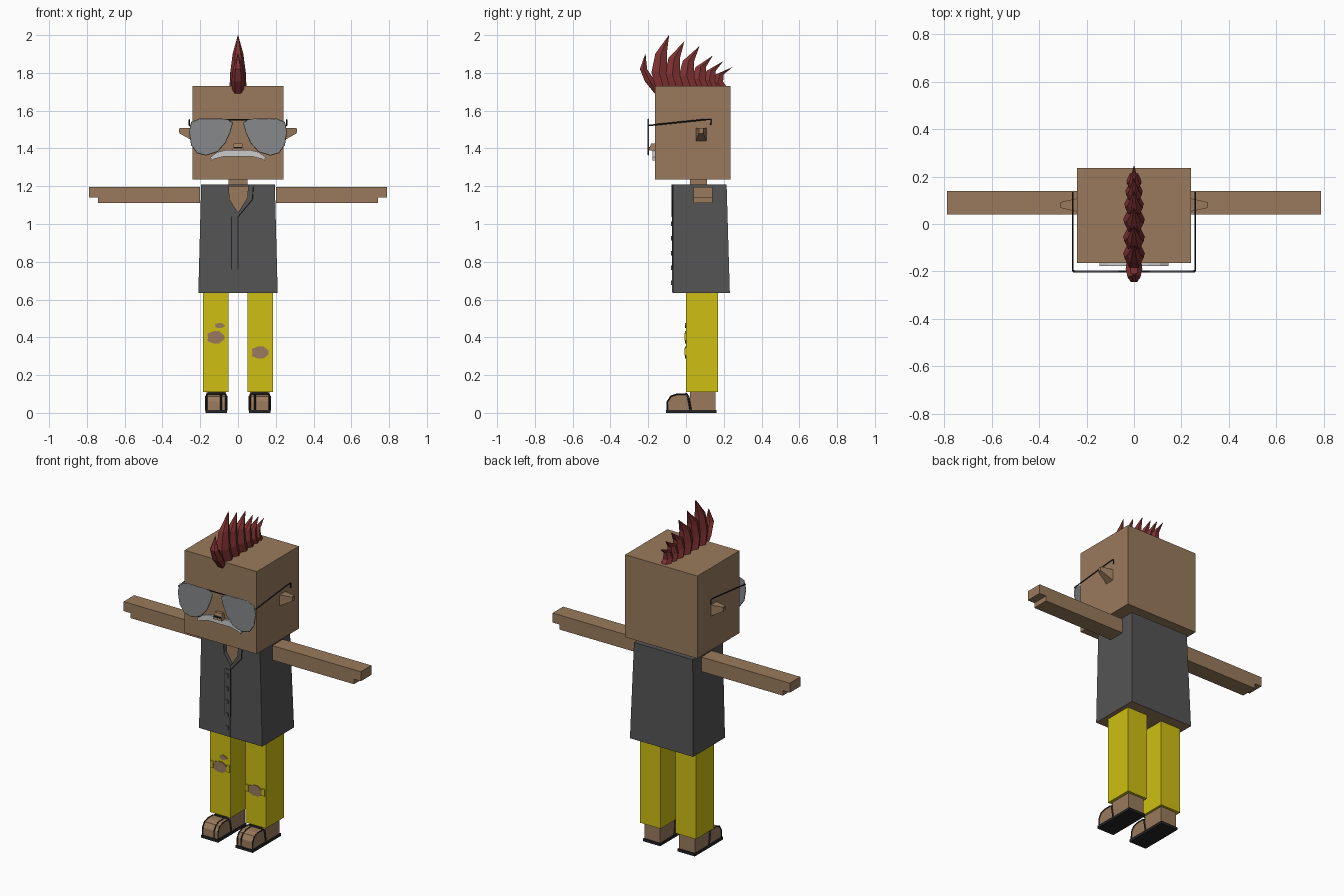
import bpy, bmesh, math

cube = bpy.data.objects.get("Cube")
if cube:
    bpy.data.objects.remove(cube, do_unlink=True)


def material(name, r, g, b):
    m = bpy.data.materials.new(name)
    m.use_nodes = True
    m.diffuse_color = (r, g, b, 1)
    m.node_tree.nodes["Principled BSDF"].inputs["Base Color"].default_value = (r, g, b, 1)
    return m


SKIN = material("tan skin", 0.32, 0.195, 0.107)
SHIRT = material("charcoal cloth", 0.089, 0.089, 0.089)
YELLOW = material("yellow cloth", 0.62, 0.52, 0.006)
RED = material("dark red hair", 0.22, 0.032, 0.032)
LENS = material("grey lens", 0.245, 0.25, 0.255)
WHITE = material("pale grey hair", 0.6, 0.6, 0.6)
BLACK = material("black trim", 0.018, 0.018, 0.02)


def finish(name, bm, mat):
    bmesh.ops.recalc_face_normals(bm, faces=bm.faces)
    me = bpy.data.meshes.new(name)
    bm.to_mesh(me)
    bm.free()
    ob = bpy.data.objects.new(name, me)
    bpy.context.collection.objects.link(ob)
    me.materials.append(mat)
    return ob


def loft(name, rings, mat):
    """Skin a stack of equal-sized rings and cap both ends."""
    bm = bmesh.new()
    loops = [[bm.verts.new(p) for p in ring] for ring in rings]
    n = len(loops[0])
    for a, b in zip(loops, loops[1:]):
        for i in range(n):
            j = (i + 1) % n
            bm.faces.new((a[i], a[j], b[j], b[i]))
    bm.faces.new(loops[0])
    bm.faces.new(loops[-1])
    bmesh.ops.remove_doubles(bm, verts=bm.verts, dist=0.0001)
    return finish(name, bm, mat)


def box(name, x, y, z, mat, top_x=None, top_y=None):
    def rect(u, v, h):
        return [(u[0], v[0], h), (u[1], v[0], h), (u[1], v[1], h), (u[0], v[1], h)]
    return loft(name, [rect(x, y, z[0]), rect(top_x or x, top_y or y, z[1])], mat)


def front_plate(name, pts, y0, y1, mat, s=1):
    """Extrude an x-z outline along y; s=-1 mirrors it."""
    return loft(name, [[(s * x, y, z) for x, z in pts] for y in (y0, y1)], mat)


def side_plate(name, pts, x0, x1, mat):
    """Extrude a y-z outline along x."""
    return loft(name, [[(x, y, z) for y, z in pts] for x in (x0, x1)], mat)


def wire(name, pts, radius, mat, closed=False):
    cu = bpy.data.curves.new(name, "CURVE")
    cu.dimensions = "3D"
    cu.bevel_depth = radius
    cu.bevel_resolution = 0
    cu.use_fill_caps = True
    sp = cu.splines.new("POLY")
    sp.points.add(len(pts) - 1)
    for p, co in zip(sp.points, pts):
        p.co = (*co, 1)
    sp.use_cyclic_u = closed
    cu.materials.append(mat)
    ob = bpy.data.objects.new(name, cu)
    bpy.context.collection.objects.link(ob)
    bpy.ops.object.select_all(action="DESELECT")
    ob.select_set(True)
    bpy.context.view_layer.objects.active = ob
    bpy.ops.object.convert(target="MESH")


def span(s, a, b):
    return tuple(sorted((s * a, s * b)))


# Head and neck
box("head", (-0.24, 0.24), (-0.165, 0.235), (1.235, 1.73), SKIN)
box("neck", (-0.05, 0.05), (0.02, 0.11), (1.1, 1.25), SKIN)

# Sleeveless shirt with an open neckline
shirt = box("shirt", (-0.21, 0.21), (-0.07, 0.232), (0.635, 1.208), SHIRT,
            (-0.195, 0.195), (-0.07, 0.215))
neckline = [(-0.05, 1.25), (-0.045, 1.13), (0, 1.06), (0.05, 1.14), (0.055, 1.25)]
cutter = front_plate("neckline_cutter", neckline, -0.1, -0.03, SHIRT)
cut = shirt.modifiers.new("neckline", "BOOLEAN")
cut.operation = "DIFFERENCE"
cut.object = cutter
cut.solver = "EXACT"
bpy.context.view_layer.objects.active = shirt
bpy.ops.object.modifier_apply(modifier=cut.name)
bpy.data.objects.remove(cutter, do_unlink=True)
shirt.data.materials.append(SKIN)
for f in shirt.data.polygons:
    if f.normal.z < -0.9:
        f.material_index = 1
throat = [(x, min(z, 1.2)) for x, z in neckline]
front_plate("throat", throat, -0.045, 0.03, SKIN)

# Collar trim, button strip and buttons
front_plate("collar", [(0.055, 1.208), (0.08, 1.208), (0.075, 1.13), (0, 1.04), (0, 1.06),
                       (0.05, 1.14)], -0.077, -0.069, SHIRT)
wire("collar_edge", [(0.08, -0.075, 1.205), (0.075, -0.075, 1.13), (0, -0.075, 1.04)], 0.003, BLACK)
box("button_strip", (-0.035, 0), (-0.074, -0.069), (0.637, 1.04), SHIRT)
for x in (-0.035, 0):
    box("strip_edge", (x - 0.002, x + 0.002), (-0.075, -0.069), (0.76, 1.04), BLACK)
for i in range(5):
    z = 0.69 + 0.078 * i
    box("button", (-0.026, -0.01), (-0.08, -0.072), (z - 0.012, z + 0.012), SHIRT)

# Nose and moustache
box("nose", (-0.03, 0.03), (-0.198, -0.16), (1.388, 1.425), SKIN, (-0.022, 0.022), (-0.185, -0.16))
box("nostril_shadow", (-0.02, 0.02), (-0.201, -0.19), (1.4, 1.408), BLACK)
half = [(0, 1.388), (0.06, 1.393), (0.11, 1.38), (0.145, 1.355), (0.142, 1.335), (0.125, 1.345),
        (0.07, 1.358), (0, 1.356)]
front_plate("moustache", half + [(-x, z) for x, z in reversed(half[1:-1])], -0.178, -0.16, WHITE)

# Sunglasses
lens = [(0.03, 1.535), (0.06, 1.553), (0.2, 1.555), (0.245, 1.538), (0.256, 1.49), (0.245, 1.42),
        (0.215, 1.378), (0.17, 1.366), (0.11, 1.385), (0.07, 1.43), (0.045, 1.485)]
for s in (-1, 1):
    front_plate("lens", lens, -0.203, -0.197, LENS, s)
    wire("lens_rim", [(s * x, -0.2, z) for x, z in lens], 0.004, LENS, True)
    wire("temple", [(s * 0.25, -0.2, 1.52), (s * 0.258, -0.195, 1.522), (s * 0.258, 0.1, 1.553),
                    (s * 0.258, 0.132, 1.553), (s * 0.258, 0.132, 1.525)], 0.004, BLACK)
wire("bridge", [(-0.07, -0.2, 1.553), (0.07, -0.2, 1.553)], 0.004, BLACK)

# Ears, arms, legs and sandals
toe = [(-0.1, 0.012), (-0.098, 0.06), (-0.08, 0.088), (-0.05, 0.098), (0, 0.098), (0.025, 0.075),
       (0.03, 0.012)]
for s in (-1, 1):
    loft("ear", [[(s * x, y0, z0), (s * x, y1, z0), (s * x, y1, 1.507), (s * x, y0, 1.507)]
                 for x, y0, y1, z0 in ((0.23, 0.05, 0.11, 1.435), (0.31, 0.068, 0.092, 1.48))], SKIN)
    box("ear_hollow", span(s, 0.309, 0.312), (0.072, 0.088), (1.484, 1.502), SKIN)
    side_s = span(s, 0.2, 0.742)
    box("arm", side_s, (0.04, 0.14), (1.11, 1.197), SKIN)
    box("hand", span(s, 0.742, 0.788), (0.04, 0.14), (1.14, 1.197), SKIN)
    box("trouser_leg", span(s, 0.05, 0.185), (0, 0.17), (0.11, 0.64), YELLOW)
    box("heel", span(s, 0.063, 0.168), (0.02, 0.155), (0.012, 0.115), SKIN)
    side_plate("toes", toe, s * 0.065, s * 0.165, SKIN)
    box("sole", span(s, 0.058, 0.172), (-0.106, 0.162), (0, 0.016), BLACK)
    wire("ankle_strap", [(s * 0.061, 0.025, 0.012), (s * 0.061, 0.012, 0.085), (s * 0.075, 0, 0.102),
                         (s * 0.155, 0, 0.102), (s * 0.169, 0.012, 0.085), (s * 0.169, 0.025, 0.012)],
         0.006, BLACK)
    for x in (0.064, 0.166):
        wire("side_strap", [(s * x, y, z) for y, z in toe[:5]], 0.004, BLACK)
    wire("toe_strap", [(s * 0.09, y, z) for y, z in toe[:5]], 0.004, BLACK)


# Ragged holes in the trouser knees
def tear(x, z, w, h):
    pts = [(x + w * math.cos(a) * (0.88 + 0.12 * (-1) ** i), z + h * math.sin(a))
           for i, a in enumerate(math.tau * k / 10 for k in range(10))]
    front_plate("knee_tear", pts, -0.005, 0.005, SKIN)


tear(-0.117, 0.4, 0.055, 0.034)
tear(-0.097, 0.462, 0.03, 0.014)
tear(0.118, 0.32, 0.055, 0.033)
for cx, cz in ((-0.117, 0.405), (0.116, 0.325)):
    for s in (-1, 1):
        box("loose_flap", span(1, cx + s * 0.045, cx + s * 0.064), (-0.007, 0.003),
            (cz - 0.022, cz + 0.018), YELLOW)


# Mohawk of curved, faceted spikes: each ring is (y, z, half width, half depth)
def spike(rings):
    loft("hair_spike", [[(w * math.cos(a), y + d * math.sin(a), z)
                         for a in (math.tau * k / 6 for k in range(6))]
                        for y, z, w, d in rings], RED)


spike([(-0.15, 1.69, 0.03, 0.018), (-0.19, 1.755, 0.035, 0.032), (-0.225, 1.82, 0.027, 0.022),
       (-0.215, 1.9, 0.001, 0.001)])
for base, tip, top, k in ((-0.12, -0.09, 2.0, 1), (-0.05, -0.01, 1.965, 1), (0.025, 0.07, 1.94, 1),
                          (0.09, 0.14, 1.89, 0.9), (0.145, 0.195, 1.86, 0.8),
                          (0.19, 0.245, 1.83, 0.7)):
    h = top - 1.72
    spike([(base, 1.72, 0.045 * k, 0.05 * k), (base - 0.022, 1.72 + 0.3 * h, 0.041 * k, 0.047 * k),
           (base - 0.012, 1.72 + 0.65 * h, 0.028 * k, 0.035 * k), (tip, top, 0.001, 0.001)])
